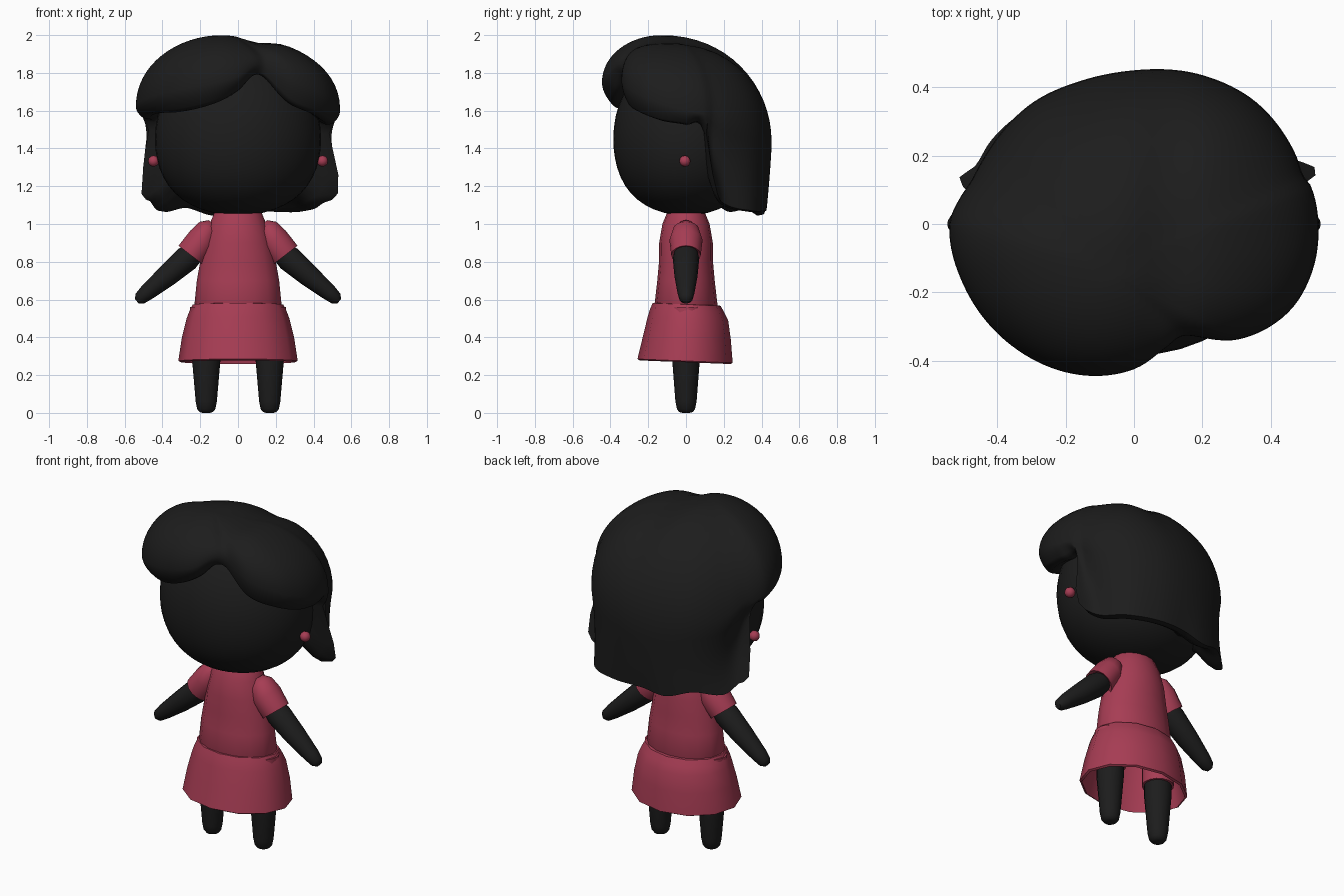
import bpy
import bmesh
from math import sin, cos, pi, radians, exp
from mathutils import Vector

cube = bpy.data.objects.get("Cube")
if cube:
    bpy.data.objects.remove(cube)


def material(name, rgb):
    mat = bpy.data.materials.new(name)
    mat.use_nodes = True
    mat.diffuse_color = (*rgb, 1)
    bsdf = mat.node_tree.nodes["Principled BSDF"]
    bsdf.inputs["Base Color"].default_value = (*rgb, 1)
    bsdf.inputs["Roughness"].default_value = 0.8
    return mat


BLACK = material("soft black", (0.012, 0.012, 0.012))
RED = material("rose red", (0.385, 0.046, 0.088))


def finish(name, bm, mat, angle=50):
    bmesh.ops.recalc_face_normals(bm, faces=bm.faces)
    mesh = bpy.data.meshes.new(name)
    bm.to_mesh(mesh)
    bm.free()
    mesh.materials.append(mat)
    obj = bpy.data.objects.new(name, mesh)
    bpy.context.collection.objects.link(obj)
    bpy.ops.object.select_all(action="DESELECT")
    obj.select_set(True)
    bpy.context.view_layer.objects.active = obj
    bpy.ops.object.shade_smooth_by_angle(angle=radians(angle))


def skin(name, rings, mat, angle=50):
    """Bridge a list of closed point rings and cap both ends."""
    bm = bmesh.new()
    rows = [[bm.verts.new(p) for p in ring] for ring in rings]
    n = len(rows[0])
    for a, b in zip(rows, rows[1:]):
        for i in range(n):
            j = (i + 1) % n
            bm.faces.new((a[i], a[j], b[j], b[i]))
    for row in (rows[0], rows[-1]):
        centre = bm.verts.new(sum((v.co for v in row), Vector()) / n)
        for i in range(n):
            bm.faces.new((row[i], row[(i + 1) % n], centre))
    finish(name, bm, mat, angle)


def loft(name, sections, mat, axis=(0, 0, 1), sides=16, tilt=0):
    """Sections are (x, y, z, side radius, depth radius) across an axis in the xz plane."""
    d = Vector(axis).normalized()
    u, v = Vector((d.z, 0, -d.x)), Vector((0, 1, 0))
    rings = []
    for x, y, z, ru, rv in sections:
        ring = []
        for i in range(sides):
            a = 2 * pi * i / sides
            p = Vector((x, y, z)) + u * ru * cos(a) + v * rv * sin(a)
            p.z -= tilt * p.y
            ring.append(p)
        rings.append(ring)
    skin(name, rings, mat)


# Head, with a fuller jaw
bm = bmesh.new()
bmesh.ops.create_uvsphere(bm, u_segments=40, v_segments=24, radius=1)
for v in bm.verts:
    x, y, z = v.co
    full = 1 + 0.15 * z * z if z < 0 else 1
    v.co = (x * 0.44 * full, y * 0.385 * full, 1.45 + z * (0.47 if z > 0 else 0.405))
finish("head", bm, BLACK)

# Hair: angle, widest radius, widest height, hem height, hem radius
HAIR = [
    (0, .54, 1.60, 1.53, .50), (12, .53, 1.58, 1.50, .49),
    (16, .515, 1.57, 1.20, .56), (24, .515, 1.53, 1.11, .49),
    (45, .505, 1.48, 1.07, .50), (65, .48, 1.44, 1.07, .46),
    (90, .45, 1.42, 1.07, .42), (110, .447, 1.42, 1.05, .43),
    (130, .463, 1.44, 1.09, .455), (150, .475, 1.47, 1.07, .485),
    (160, .485, 1.52, 1.12, .495), (166, .495, 1.56, 1.19, .53),
    (170, .51, 1.58, 1.50, .48), (180, .54, 1.62, 1.56, .50),
    (200, .53, 1.66, 1.59, .49), (225, .505, 1.70, 1.60, .45),
    (250, .47, 1.74, 1.64, .42), (270, .425, 1.78, 1.71, .38),
    (284, .375, 1.84, 1.79, .35), (295, .36, 1.83, 1.78, .35),
    (312, .455, 1.75, 1.65, .42), (330, .52, 1.69, 1.59, .48),
    (345, .54, 1.64, 1.55, .5),
]


def hair_at(deg):
    """Smooth cyclic interpolation of the hair table."""
    n = len(HAIR)
    k = max(i for i in range(n) if HAIR[i][0] <= deg)

    def key(i):
        return (HAIR[i % n][0] + 360 * (i // n), *HAIR[i % n][1:])

    p0, p1, p2, p3 = (key(k + o) for o in (-1, 0, 1, 2))
    h = p2[0] - p1[0]
    t = (deg - p1[0]) / h
    out = []
    for c in range(1, 5):
        m1 = (p2[c] - p0[c]) / (p2[0] - p0[0]) * h
        m2 = (p3[c] - p1[c]) / (p3[0] - p1[0]) * h
        out.append((2*t**3 - 3*t*t + 1) * p1[c] + (t**3 - 2*t*t + t) * m1
                   + (3*t*t - 2*t**3) * p2[c] + (t**3 - t*t) * m2)
    return out


CROWN = Vector((-0.08, -0.13, 2.0))
UPPER, LOWER, AROUND = 16, 10, 144
columns = []
for i in range(AROUND):
    deg = 360 * i / AROUND
    r, zw, zh, rh = hair_at(deg)
    out = Vector((cos(radians(deg)), sin(radians(deg)), 0))
    power = 1 - 0.08 * max(0, (out.x + out.y) / 1.42)
    column = []
    # dome from the crown to the widest line, with a shallow parting
    for s in range(1, UPPER + 1):
        a = s / UPPER * pi / 2
        rise = max(0, cos(a)) ** power
        p = CROWN.lerp(out * r, sin(a) ** power)
        p.z = zw + (CROWN.z - zw) * rise - 0.028 * rise * exp(-((p.x - 0.1) / 0.09) ** 2)
        column.append(p)
    # fall from the widest line to the hem, drawn in at the sides where long
    long = min(1, max(0, (zw - zh - 0.1) / 0.25))
    waist = long * (0.004 + 0.06 * out.x ** 8)
    for s in range(1, LOWER + 1):
        t = s / LOWER
        p = out * (r + (rh - r) * t * t - waist * sin(pi * t))
        p.z = zw + (zh - zw) * t
        column.append(p)
    # rolled hem tucked into the head
    for f, dz in ((.93, -.005), (.84, .02), (.7, .09), (.4, .12)):
        column.append(out * rh * f + Vector((0, 0, zh + dz)))
    columns.append(column)
skin("hair", [list(ring) for ring in zip(*columns)], BLACK, 70)

# Dress
loft("dress_bodice", [
    (0, 0, 1.10, .09, .08), (0, 0, 1.06, .125, .10), (0, 0, 1.0, .15, .125),
    (0, 0, .9, .18, .142), (0, 0, .8, .2, .143), (0, 0, .7, .218, .152),
    (0, 0, .57, .231, .167), (0, 0, .5, .2, .14)], RED)
loft("dress_skirt", [
    (0, 0, .578, .2, .14), (0, .003, .574, .24, .18), (0, .006, .54, .257, .197),
    (0, .01, .5, .272, .213), (0, .005, .4, .297, .232), (0, -.005, .275, .316, .252),
    (0, -.005, .268, .304, .24), (0, 0, .4, .275, .21), (0, 0, .53, .23, .17)],
    RED, sides=12, tilt=.04)

# Limbs and earrings, one set per side
for side, s in (("left", 1), ("right", -1)):
    loft(side + "_sleeve", [
        (s * .135, 0, 1.005, .025, .03), (s * .155, 0, .975, .06, .068),
        (s * .19, 0, .915, .08, .088), (s * .25, 0, .835, .082, .078),
        (s * .24, 0, .845, .06, .06)], RED, axis=(s * .61, 0, -.79))
    loft(side + "_arm", [
        (s * .22, 0, .86, .055, .06), (s * .27, 0, .817, .068, .07),
        (s * .38, 0, .722, .058, .061), (s * .485, 0, .635, .043, .045),
        (s * .52, 0, .605, .034, .036), (s * .536, 0, .591, .016, .018)],
        BLACK, axis=(s * .77, 0, -.64))
    x = s * .168
    loft(side + "_short_leg", [
        (x, 0, .56, .085, .085), (x, 0, .35, .087, .087), (x, 0, .35, .06, .06)], RED)
    loft(side + "_leg", [
        (x, 0, .5, .075, .075), (x, 0, .28, .075, .073), (x, 0, .06, .056, .056),
        (x, 0, .02, .048, .048), (x, 0, .005, .036, .036), (x, 0, 0, .02, .02)], BLACK)
    bm = bmesh.new()
    bmesh.ops.create_icosphere(bm, subdivisions=2, radius=.03)
    bmesh.ops.translate(bm, verts=bm.verts, vec=(s * .447, -.006, 1.333))
    finish(side + "_earring", bm, RED)
